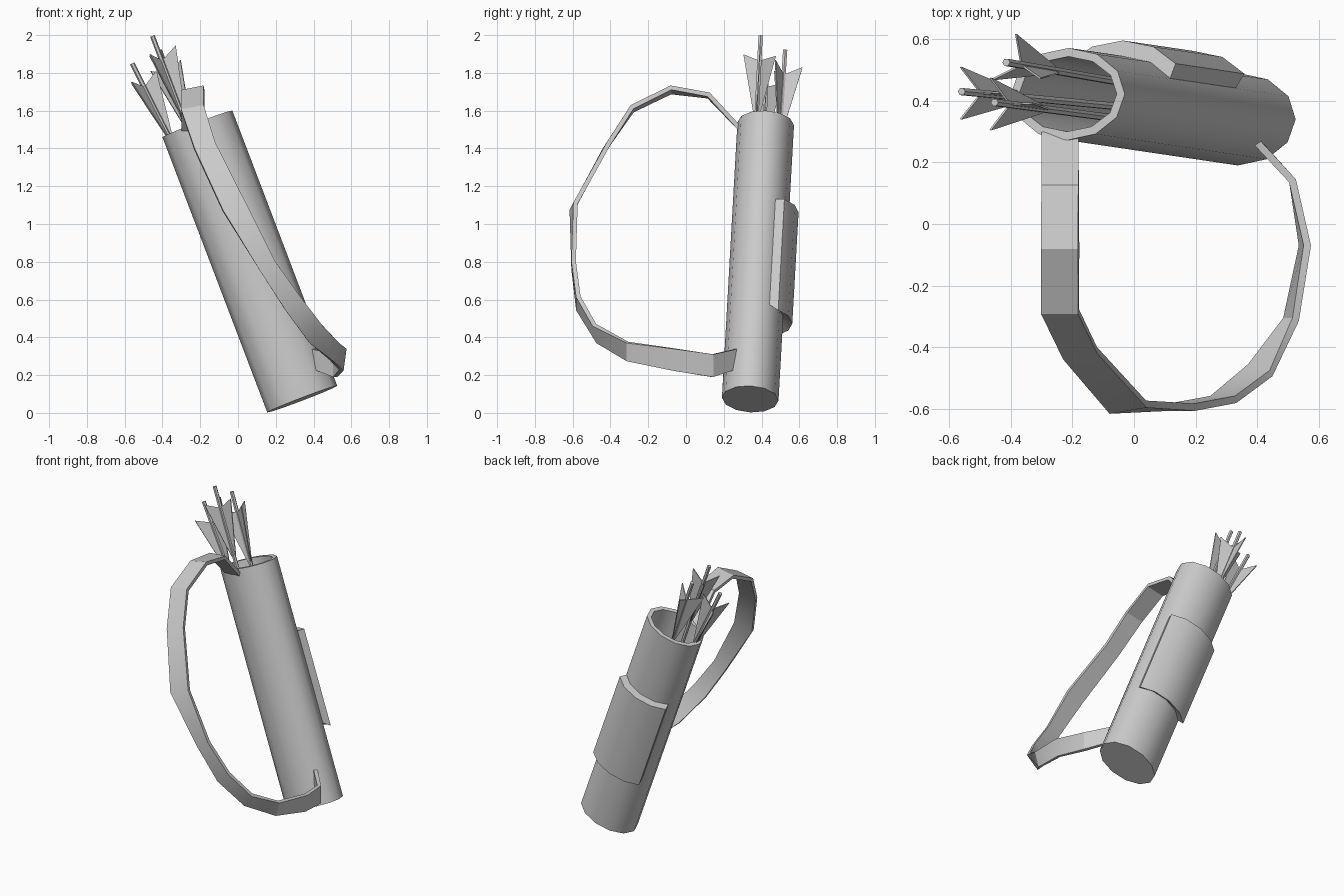
import bpy, bmesh, math
from mathutils import Vector

cube = bpy.data.objects.get("Cube")
if cube:
    bpy.data.objects.remove(cube, do_unlink=True)

grey = bpy.data.materials.new("plain grey")
grey.use_nodes = True
COLOR = (0.6, 0.6, 0.6, 1)
grey.diffuse_color = COLOR
grey.node_tree.nodes["Principled BSDF"].inputs["Base Color"].default_value = COLOR


def finish(name, bm, angle=46):
    """Turn a bmesh into a shaded, coloured object."""
    bmesh.ops.recalc_face_normals(bm, faces=bm.faces)
    mesh = bpy.data.meshes.new(name)
    bm.to_mesh(mesh)
    bm.free()
    mesh.materials.append(grey)
    obj = bpy.data.objects.new(name, mesh)
    bpy.context.collection.objects.link(obj)
    bpy.ops.object.select_all(action='DESELECT')
    obj.select_set(True)
    bpy.context.view_layer.objects.active = obj
    bpy.ops.object.shade_smooth_by_angle(angle=math.radians(angle))
    return obj


def loft(bm, rings):
    """Bridge closed rings of points in order and cap both ends."""
    loops = [[bm.verts.new(p) for p in ring] for ring in rings]
    n = len(loops[0])
    for a, b in zip(loops, loops[1:]):
        for i in range(n):
            j = (i + 1) % n
            bm.faces.new((a[i], a[j], b[j], b[i]))
    bm.faces.new(loops[0])
    bm.faces.new(loops[-1])


# Leaning frame of the quiver: d runs up the tube, u sideways, v to the back
base, top = Vector((0.34, 0.34, 0.073)), Vector((-0.215, 0.422, 1.53))
length = (top - base).length
d = (top - base).normalized()
v = (Vector((0, 1, 0)) - d * d.y).normalized()
u = v.cross(d)
RU, RV = 0.198, 0.15

# Quiver tube: twelve-sided oval with a thick open rim
def oval(s, inset):
    return [base + d * s + u * (RU - inset) * math.cos(a) + v * (RV - inset) * math.sin(a)
            for a in (math.tau * i / 12 for i in range(12))]

bm = bmesh.new()
loft(bm, [oval(0, 0), oval(length, 0), oval(length, 0.028), oval(0.03, 0.028)])
finish("quiver_tube", bm)

# Pocket wrapped over the back, with a slanted underside
def pocket_ring(s_inner, s_outer):
    angles = [math.radians(a) for a in (-60, -30, 0, 30, 60)]
    inner = [base + d * s_inner + u * RU * 0.97 * math.sin(a) + v * (RV * math.cos(a) - 0.005)
             for a in angles]
    outer = [base + d * s_outer + u * RU * 1.08 * math.sin(a) + v * (RV * math.cos(a) + 0.05)
             for a in angles]
    return inner, outer

bm = bmesh.new()
in_lo, out_lo = pocket_ring(0.48, 0.44)
in_hi, out_hi = pocket_ring(1.075, 1.07)
lo = [bm.verts.new(p) for p in in_lo + out_lo[::-1]]
hi = [bm.verts.new(p) for p in in_hi + out_hi[::-1]]
for i in range(10):
    j = (i + 1) % 10
    bm.faces.new((lo[i], lo[j], hi[j], hi[i]))
for ring in (lo, hi):
    for i in range(4):
        bm.faces.new((ring[i], ring[i + 1], ring[8 - i], ring[9 - i]))
finish("back_pocket", bm)

# Shoulder strap: centre points with half-width vectors
strap = [
    ((-0.24, 0.29, 1.50), (0.06, 0, 0)),
    ((-0.24, 0.12, 1.68), (0.06, 0, 0.005)),
    ((-0.24, -0.08, 1.71), (0.06, 0, 0.012)),
    ((-0.24, -0.285, 1.61), (0.06, 0, 0.01)),
    ((-0.175, -0.42, 1.41), (0.055, 0.01, 0.015)),
    ((-0.02, -0.595, 1.09), (0.06, 0.01, 0.02)),
    ((0.155, -0.595, 0.78), (0.042, 0, 0.022)),
    ((0.29, -0.57, 0.58), (0.04, 0, 0.035)),
    ((0.41, -0.475, 0.42), (0.035, -0.01, 0.045)),
    ((0.51, -0.31, 0.325), (0.015, 0, 0.048)),
    ((0.555, -0.07, 0.283), (0.008, 0, 0.058)),
    ((0.515, 0.14, 0.25), (0, 0, 0.06)),
    ((0.40, 0.265, 0.285), (-0.008, 0.008, 0.055)),
]
centres = [Vector(c) for c, w in strap]
rings = []
for i, (c, w) in enumerate(strap):
    c, w = Vector(c), Vector(w)
    along = centres[min(i + 1, len(strap) - 1)] - centres[max(i - 1, 0)]
    t = along.cross(w).normalized() * 0.012
    rings.append([c - w - t, c + w - t, c + w + t, c - w + t])
bm = bmesh.new()
loft(bm, rings)
finish("shoulder_strap", bm, 30)


# Arrows: six-sided shaft with three tapering vanes
def arrow(name, tip, foot, turn):
    tip, foot = Vector(tip), Vector(foot)
    a = (tip - foot).normalized()
    e1 = (Vector((1, 0, 0)) - a * a.x).normalized()
    e2 = a.cross(e1)

    def out(deg):
        r = math.radians(deg)
        return e1 * math.cos(r) + e2 * math.sin(r)

    bm = bmesh.new()
    loft(bm, [[p + out(60 * i) * 0.013 for i in range(6)] for p in (foot, tip)])
    finish(name + "_shaft", bm, 30)

    bm = bmesh.new()
    for k in range(3):
        o, side = out(turn + 120 * k), out(turn + 120 * k + 90) * 0.003
        vane = [tip - a * 0.14, tip - a * 0.09 + o * 0.098,
                tip - a * 0.45 + o * 0.016, tip - a * 0.47]
        loft(bm, [[p - side for p in vane], [p + side for p in vane]])
    finish(name + "_vanes", bm, 30)


arrow("front_arrow", (-0.453, 0.395, 1.995), (0.19, 0.31, 0.30), 0)
arrow("back_arrow", (-0.415, 0.525, 1.92), (0.19, 0.42, 0.30), 90)
arrow("side_arrow", (-0.56, 0.43, 1.85), (0.12, 0.365, 0.50), 0)
